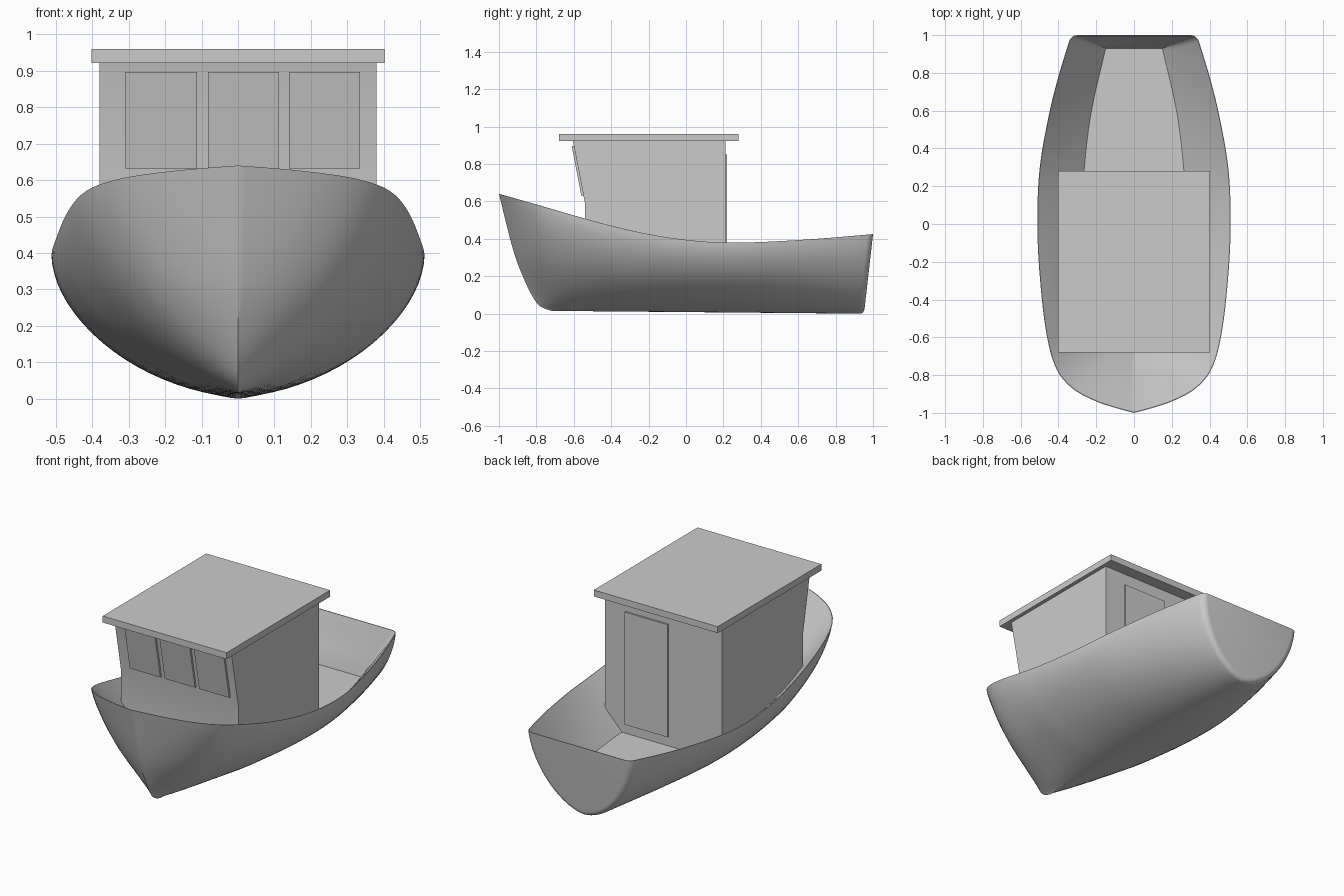
import bpy, bmesh, math

if "Cube" in bpy.data.objects:
    bpy.data.objects.remove(bpy.data.objects["Cube"])

def curve(table, v):
    """Smooth value through a small table of (key, value) points."""
    n = len(table)
    def slope(i):
        a, b = table[max(i - 1, 0)], table[min(i + 1, n - 1)]
        return (b[1] - a[1]) / (b[0] - a[0])
    i = 0
    while i < n - 2 and v > table[i + 1][0]:
        i += 1
    (x0, y0), (x1, y1) = table[i], table[i + 1]
    d = x1 - x0
    t = min(max((v - x0) / d, 0), 1)
    return ((1 + 2 * t) * (1 - t) ** 2 * y0 + t * (1 - t) ** 2 * d * slope(i)
            + t * t * (3 - 2 * t) * y1 + t * t * (t - 1) * d * slope(i + 1))

def finish(name, bm, bevel=0, segments=2, angle=35):
    bmesh.ops.recalc_face_normals(bm, faces=bm.faces[:])
    me = bpy.data.meshes.new(name)
    bm.to_mesh(me)
    bm.free()
    ob = bpy.data.objects.new(name, me)
    bpy.context.collection.objects.link(ob)
    if bevel:
        m = ob.modifiers.new("bevel", 'BEVEL')
        m.width, m.segments = bevel, segments
        m.limit_method = 'ANGLE'
    bpy.ops.object.select_all(action='DESELECT')
    ob.select_set(True)
    bpy.context.view_layer.objects.active = ob
    bpy.ops.object.shade_smooth_by_angle(angle=math.radians(angle))
    return ob

def prism(name, ring_a, ring_b, **kw):
    """Solid between two matching outlines."""
    bm = bmesh.new()
    a = [bm.verts.new(p) for p in ring_a]
    b = [bm.verts.new(p) for p in ring_b]
    bm.faces.new(a)
    bm.faces.new(b)
    for i in range(len(a)):
        j = (i + 1) % len(a)
        bm.faces.new((a[i], a[j], b[j], b[i]))
    return finish(name, bm, **kw)

# Hull curves: half width, sheer height, stem rake, deck half width
WIDTH = [(-1, 0), (-.975, .095), (-.94, .2), (-.88, .315), (-.78, .405), (-.6, .46),
         (-.3, .497), (0, .512), (.3, .499), (.6, .446), (.8, .395), (1, .333)]
SHEER = [(-1, .64), (-.8, .583), (-.6, .525), (-.4, .47), (-.2, .425), (0, .395),
         (.2, .38), (.4, .383), (.7, .4), (1, .425)]
RAKE = [(0, .28), (.025, .235), (.07, .2), (.25, .14), (.5, .08), (1, 0)]
DECK = [(0, 0), (.05, .12), (.15, .2), (.3, .25), (.5, .27), (.65, .255), (.8, .222), (1, .15)]
DECK_Z = .135
N = 20

def rib(u):
    y = -1 + 2 * u
    q = max(0, (u - .984) / .016)
    e = .03 * (1 - math.sqrt(max(0, 1 - q * q)))      # rounded transom edge
    b, zs, zk = curve(WIDTH, y) - e, curve(SHEER, y), .015 * (1 - u) + e
    p = 1.42 + .32 * min(u / .3, 1)
    outer = []
    for k in range(-N, N + 1):
        t = abs(k) / N * math.pi / 2
        x = math.copysign(math.sin(t) ** (2 / p), k) * b
        h = 1 - max(math.cos(t), 0) ** (2 / p)
        lo, hi = -1 + curve(RAKE, h), 1 - .045 * (1 - h)
        outer.append((x, lo + u * (hi - lo), zk + (zs - zk) * h))
    # inner side runs from the thin rim down to the flat deck
    d, dy = curve(DECK, u), -.64 + 1.57 * u
    side = []
    for k in range(6):
        t = k / 5
        side.append((b * .995 * (1 - t) + d * t, y * .996 * (1 - t) + dy * t,
                     zs * (1 - t) + DECK_Z * t))
    inner = side + [(-x, yy, z) for x, yy, z in reversed(side)]
    return outer, inner

# Hull shell with deck
bm = bmesh.new()
rings = []
stations = [(i / 40) ** 1.6 * .984 for i in range(41)] + [.984 + .016 * math.sin(math.pi / 2 * k / 5) for k in range(1, 6)]
for u in stations:
    o, n = rib(u)
    rings.append([bm.verts.new(p) for p in o + n])
for a, b in zip(rings, rings[1:]):
    for i in range(len(a)):
        j = (i + 1) % len(a)
        bm.faces.new((a[i], a[j], b[j], b[i]))
end, no = rings[-1], 2 * N + 1
bm.faces.new(end[:no])
bm.faces.new(end[no:])
bm.faces.new((end[0], end[no - 1], end[no], end[-1]))
bmesh.ops.remove_doubles(bm, verts=bm.verts[:], dist=.0004)
bmesh.ops.dissolve_degenerate(bm, edges=bm.edges[:], dist=.0001)
finish("hull", bm, angle=38)

# Cabin: walls narrow at the foot to sit inside the hull
def section(y, z_side, foot, z_knee, y_top):
    half = [(foot, y, .125), (.38, y, z_side), (.38, y, z_knee), (.38, y_top, .93)]
    return half + [(-x, yy, z) for x, yy, z in reversed(half)]

bm = bmesh.new()
back = [bm.verts.new(p) for p in section(.21, .235, .26, .59, .21)]
front = [bm.verts.new(p) for p in section(-.54, .35, .14, .59, -.606)]
for r in (back, front):
    for q in ((0, 1, 6, 7), (1, 2, 5, 6), (2, 3, 4, 5)):
        bm.faces.new([r[i] for i in q])
for i in range(8):
    j = (i + 1) % 8
    bm.faces.new((back[i], back[j], front[j], front[i]))
finish("cabin", bm, angle=20)

def box(name, x0, x1, y0, y1, z0, z1, lean=0):
    """Box whose top is shifted by lean along y."""
    lower = [(x0, y0, z0), (x1, y0, z0), (x1, y1, z0), (x0, y1, z0)]
    upper = [(x, y + lean, z1) for x, y, z in lower]
    return prism(name, lower, upper)

# Roof, door and the three raked front windows
box("roof", -.402, .402, -.68, .28, .922, .96)
box("door", -.035, .245, .2, .22, .19, .85)
for i, (x0, x1) in enumerate([(-.31, -.112), (-.083, .113), (.14, .335)]):
    box(f"window_{i + 1}", x0, x1, -.56, -.535, .632, .897, lean=-.051)
